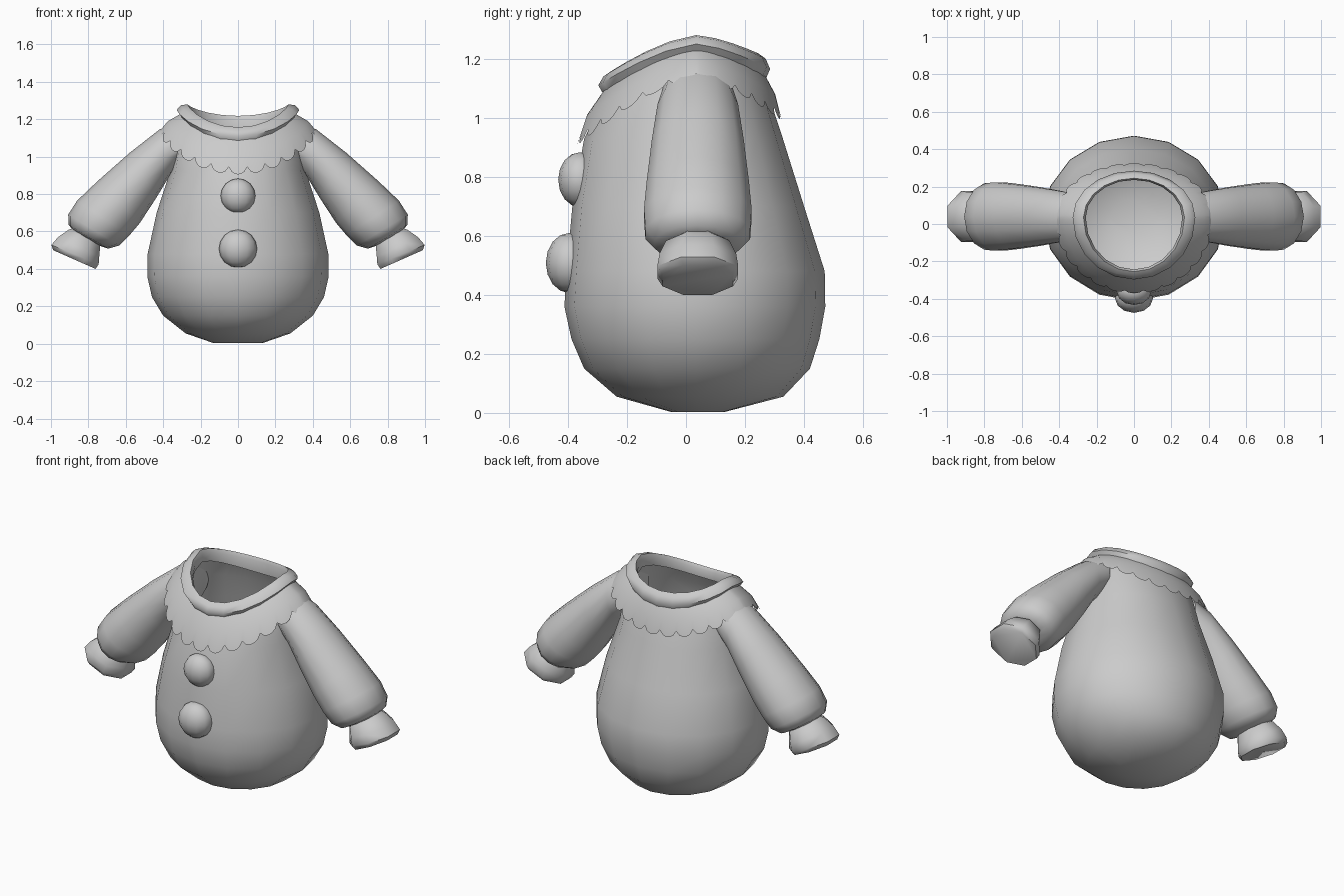
import bpy, bmesh, math
from mathutils import Vector

if "Cube" in bpy.data.objects:
    bpy.data.objects.remove(bpy.data.objects["Cube"])

grey = bpy.data.materials.new("cloth_grey")
grey.diffuse_color = (0.6, 0.6, 0.6, 1)
grey.use_nodes = True
grey.node_tree.nodes["Principled BSDF"].inputs["Base Color"].default_value = grey.diffuse_color


def finish(name, bm, recalc=True, angle=60):
    if recalc:
        bmesh.ops.recalc_face_normals(bm, faces=bm.faces[:])
    me = bpy.data.meshes.new(name)
    bm.to_mesh(me)
    bm.free()
    me.materials.append(grey)
    ob = bpy.data.objects.new(name, me)
    bpy.context.collection.objects.link(ob)
    bpy.ops.object.select_all(action='DESELECT')
    ob.select_set(True)
    bpy.context.view_layer.objects.active = ob
    bpy.ops.object.shade_smooth_by_angle(angle=math.radians(angle))
    return ob


def loft(name, rings, cap_start=False, cap_end=False, recalc=True, angle=60):
    bm = bmesh.new()
    rows = [[bm.verts.new(p) for p in r] for r in rings]
    n = len(rows[0])
    for a, b in zip(rows, rows[1:]):
        for i in range(n):
            j = (i + 1) % n
            bm.faces.new((a[i], a[j], b[j], b[i]))
    if cap_start:
        bm.faces.new(rows[0][::-1])
    if cap_end:
        bm.faces.new(rows[-1])
    return finish(name, bm, recalc, angle)


def saddle_ring(n, rx, yf, yb, zf, zs, zb):
    """Ring around the body with separate front, side and back extents and heights."""
    cy, pts = 0.035, []
    for i in range(n):
        t = 2 * math.pi * i / n
        s = math.sin(t)
        y, z = (yb, zb) if s > 0 else (yf, zf)
        pts.append(Vector((rx * math.cos(t), cy + abs(s) * (y - cy),
                           zs + (z - zs) * abs(s) ** 1.5)))
    return pts


# Pear-shaped body, open at the neck
profile = [(0.003, .13, -.05, .13), (.055, .28, -.235, .33), (.15, .40, -.345, .42),
           (.25, .46, -.388, .452), (.36, .485, -.412, .472), (.48, .483, -.405, .47),
           (.70, .435, -.385, .40), (.93, .36, -.345, .328)]
body = [saddle_ring(16, rx, yf, yb, z, z, z) for z, rx, yf, yb in profile]
body.append(saddle_ring(16, .335, -.30, .285, 1.02, 1.10, 1.06))
body.append(saddle_ring(16, .28, -.262, .252, 1.09, 1.22, 1.13))
loft("body", body, cap_start=True, recalc=False)

# Cape with a scalloped hem
SCALLOPS, STEP = 26, 6
N = SCALLOPS * STEP
hem = saddle_ring(N, .425, -.37, .325, .905, 1.13, .99)
mid = saddle_ring(N, .375, -.335, .302, 1.01, 1.19, 1.08)
top = saddle_ring(N, .305, -.28, .27, 1.09, 1.23, 1.14)
for i in range(N):
    bump = abs(math.sin(math.pi * (i / STEP)))
    hem[i] = hem[i].lerp(mid[i], 0.36 * (1 - bump ** 0.6))
loft("scalloped_cape", [hem, mid, top], recalc=False)

# Rolled neck collar
collar = [(.305, -.28, .27, 1.08, 1.22, 1.13), (.328, -.297, .285, 1.11, 1.25, 1.165),
          (.305, -.28, .27, 1.14, 1.275, 1.20), (.27, -.255, .245, 1.157, 1.28, 1.218),
          (.258, -.243, .236, 1.14, 1.25, 1.20), (.262, -.246, .238, 1.09, 1.21, 1.13)]
loft("neck_collar", [saddle_ring(20, *c) for c in collar], recalc=False)


def limb_ring(side, n, x1, z1, x2, z2, hw):
    """Ring spanning an upper and a lower point, with a half width in y."""
    pts = []
    for i in range(n):
        t = 2 * math.pi * (i + (0.5 if n == 8 else 0)) / n
        k = 1 / math.cos(math.pi / 8) if n == 8 else 1
        c, s = math.cos(t) * k, math.sin(t) * k
        pts.append(Vector((side * ((x1 + x2) / 2 + c * (x1 - x2) / 2), 0.04 + s * hw,
                           (z1 + z2) / 2 + c * (z1 - z2) / 2)))
    return pts


sleeve = [(.30, 1.19, .30, .97, .12), (.42, 1.145, .37, .89, .14), (.58, 1.02, .44, .775, .16),
          (.75, .87, .525, .645, .178), (.86, .765, .58, .58, .187), (.908, .69, .635, .525, .182),
          (.905, .635, .695, .508, .15), (.88, .605, .735, .522, .09)]
cuff = [(.87, .62, .745, .55, .07), (.905, .61, .737, .52, .108), (.962, .57, .742, .465, .13),
        (.998, .528, .745, .425, .137), (.988, .50, .762, .40, .12)]
for side, label in ((1, "left"), (-1, "right")):
    loft(label + "_sleeve", [limb_ring(side, 14, *r) for r in sleeve], True, True)
    loft(label + "_cuff", [limb_ring(side, 8, *r) for r in cuff], True, True, angle=50)

# Pompom buttons down the front
for name, y, z, r, depth in (("upper_button", -.36, .79, .093, .073),
                             ("lower_button", -.395, .508, .102, .08)):
    bm = bmesh.new()
    bmesh.ops.create_uvsphere(bm, u_segments=12, v_segments=8, radius=1)
    for v in bm.verts:
        v.co = Vector((v.co.x * r, y + v.co.y * depth, z + v.co.z * r))
    finish(name, bm)
